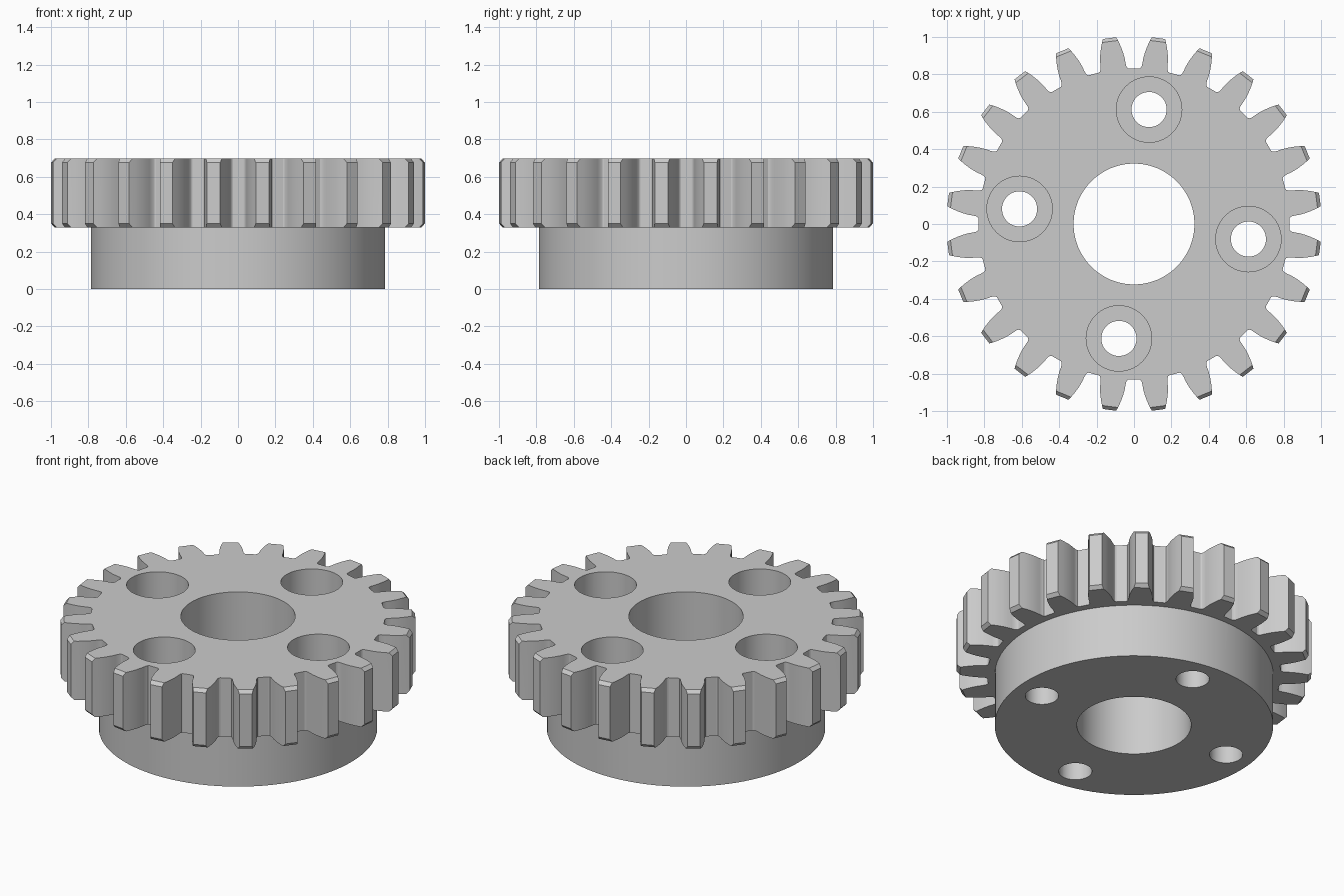
import bpy, bmesh, math

if "Cube" in bpy.data.objects:
    bpy.data.objects.remove(bpy.data.objects["Cube"])

TEETH = 24
Z_FLANGE, Z_TOP, CHAMFER = 0.33, 0.697, 0.02
steel = bpy.data.materials.new("light grey steel")
steel.diffuse_color = (0.6, 0.6, 0.6, 1)
steel.use_nodes = True
steel.node_tree.nodes["Principled BSDF"].inputs["Base Color"].default_value = steel.diffuse_color


def polar(r, a, z):
    return (r * math.cos(a), r * math.sin(a), z)


def loft(name, rings):
    """Solid made of stacked closed rings with flat caps."""
    bm = bmesh.new()
    loops = [[bm.verts.new(p) for p in ring] for ring in rings]
    n = len(loops[0])
    for lo, hi in zip(loops, loops[1:]):
        for i in range(n):
            j = (i + 1) % n
            bm.faces.new((lo[i], lo[j], hi[j], hi[i]))
    bm.faces.new(loops[0][::-1])
    bm.faces.new(loops[-1])
    me = bpy.data.meshes.new(name)
    bm.to_mesh(me)
    bm.free()
    ob = bpy.data.objects.new(name, me)
    bpy.context.collection.objects.link(ob)
    me.materials.append(steel)
    return ob


def cylinder(name, x, y, r, z0, z1, n):
    ring = [polar(r, 2 * math.pi * i / n, 0) for i in range(n)]
    return loft(name, [[(x + p[0], y + p[1], z) for p in ring] for z in (z0, z1)])


def gear_ring(tip, z):
    """Tooth outline, each point is (radius, half width)."""
    flank = [(0.831, 0.081), (0.835, 0.074), (0.846, 0.069), (0.865, 0.0675),
             (0.89, 0.066), (0.92, 0.0615), (0.945, 0.0555), (0.965, 0.050), tip]
    pts = []
    for t in range(TEETH):
        mid = 2 * math.pi * (t + 0.5) / TEETH
        pts += [polar(r, mid - math.asin(w / r), z) for r, w in flank]
        pts += [polar(r, mid + math.asin(w / r), z) for r, w in reversed(flank)]
    return pts


def boolean(ob, other, operation):
    mod = ob.modifiers.new("cut", 'BOOLEAN')
    mod.operation, mod.solver, mod.object = operation, 'EXACT', other
    bpy.context.view_layer.objects.active = ob
    bpy.ops.object.modifier_apply(modifier=mod.name)
    bpy.data.objects.remove(other)


# Toothed wheel with chamfered tooth tips
outer, inner = (1.003, 0.036), (0.985, 0.043)
gear = loft("gear", [gear_ring(inner, Z_FLANGE), gear_ring(outer, Z_FLANGE + CHAMFER),
                     gear_ring(outer, Z_TOP - CHAMFER), gear_ring(inner, Z_TOP)])

# Hub below the wheel, overlapping into it
boolean(gear, cylinder("hub", 0, 0, 0.787, 0, 0.5, 96), 'UNION')

# Central bore
boolean(gear, cylinder("bore", 0, 0, 0.323, -0.1, 0.9, 80), 'DIFFERENCE')

# Four counterbored bolt holes
for k in range(4):
    x, y, _ = polar(0.617, math.radians(-7.5 + 90 * k), 0)
    boolean(gear, cylinder("bolt_hole", x, y, 0.094, -0.1, 0.9, 48), 'DIFFERENCE')
    boolean(gear, cylinder("counterbore", x, y, 0.175, Z_TOP - 0.22, 0.9, 56), 'DIFFERENCE')

bpy.ops.object.select_all(action='DESELECT')
gear.select_set(True)
bpy.context.view_layer.objects.active = gear
bpy.ops.object.shade_smooth_by_angle(angle=math.radians(25))
